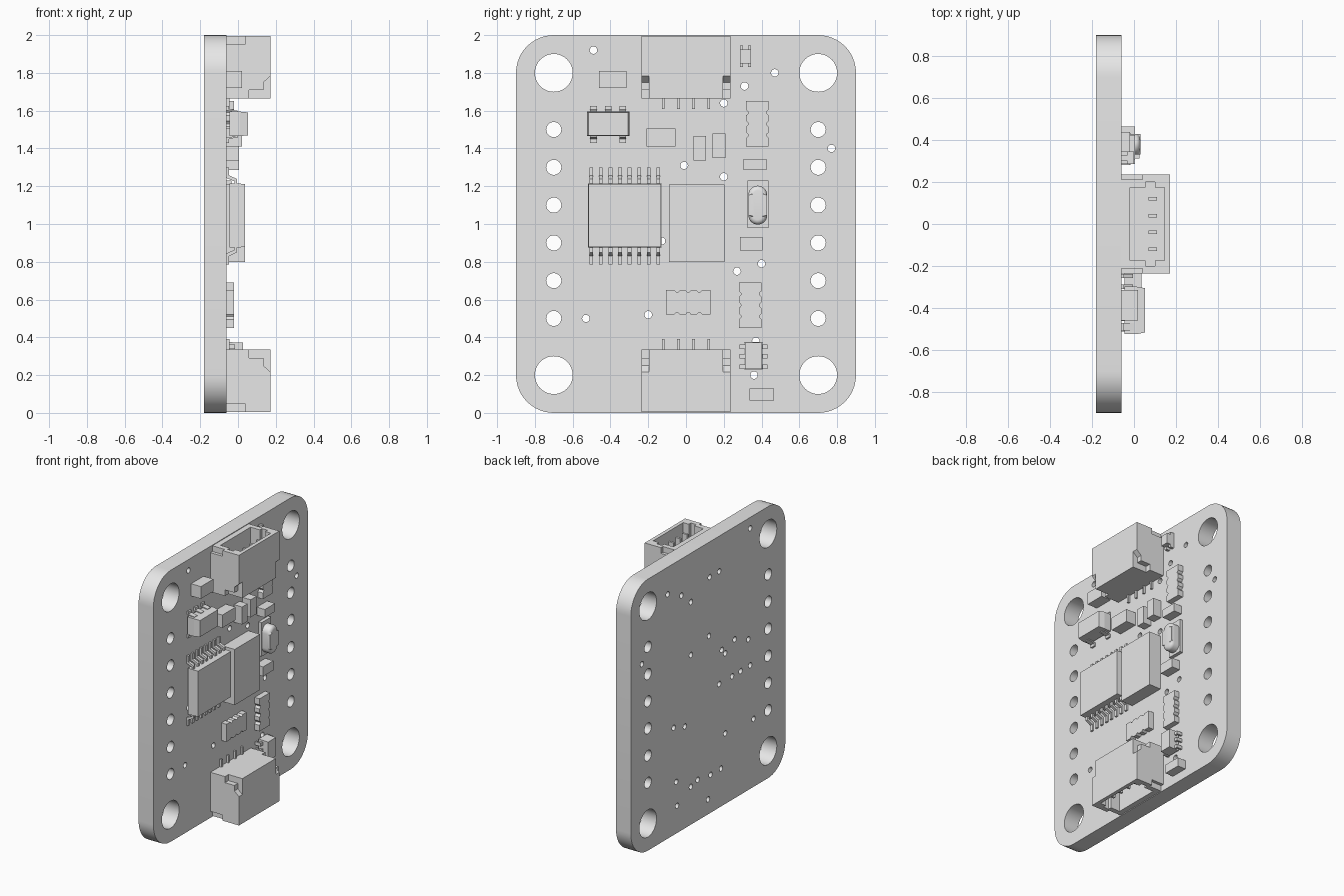
import bpy, bmesh
from math import pi, sin, cos, radians
from mathutils import Matrix

if "Cube" in bpy.data.objects:
    bpy.data.objects.remove(bpy.data.objects["Cube"], do_unlink=True)

grey = bpy.data.materials.new("plain grey")
grey.use_nodes = True
grey.diffuse_color = (0.8, 0.8, 0.8, 1)
grey.node_tree.nodes["Principled BSDF"].inputs["Base Color"].default_value = (0.8, 0.8, 0.8, 1)

FACE = -0.06   # component side of the board
BACK = -0.18
made = []


def link(name, mesh):
    mesh.name = name
    mesh.materials.clear()
    mesh.materials.append(grey)
    obj = bpy.data.objects.new(name, mesh)
    bpy.context.collection.objects.link(obj)
    made.append(obj)
    return obj


def finish(name, bm):
    bmesh.ops.recalc_face_normals(bm, faces=bm.faces)
    mesh = bpy.data.meshes.new(name)
    bm.to_mesh(mesh)
    bm.free()
    return link(name, mesh)


def prism(bm, outline, lo, hi, axis=0, shrink=1.0):
    """Extrude a 2D outline along an axis; the outline uses the next two axes."""
    cu = sum(p[0] for p in outline) / len(outline)
    cv = sum(p[1] for p in outline) / len(outline)
    rings = []
    for depth, k in ((lo, 1.0), (hi, shrink)):
        ring = []
        for u, v in outline:
            co = [0, 0, 0]
            co[axis] = depth
            co[(axis + 1) % 3] = cu + (u - cu) * k
            co[(axis + 2) % 3] = cv + (v - cv) * k
            ring.append(bm.verts.new(co))
        rings.append(ring)
    a, b = rings
    bm.faces.new(a[::-1])
    top = bm.faces.new(b)
    for i in range(len(a)):
        j = (i + 1) % len(a)
        bm.faces.new((a[i], a[j], b[j], b[i]))
    return top


def rect(u0, u1, v0, v1):
    return [(u0, v0), (u1, v0), (u1, v1), (u0, v1)]


def box(bm, y0, y1, z0, z1, x0, x1, shrink=1.0):
    return prism(bm, rect(y0, y1, z0, z1), x0, x1, 0, shrink)


def single(name, *dims, shrink=1.0):
    bm = bmesh.new()
    box(bm, *dims, shrink=shrink)
    return finish(name, bm)


def arc(u, v, r, start, end, n):
    return [(u + r * cos(start + (end - start) * i / n),
             v + r * sin(start + (end - start) * i / n)) for i in range(n + 1)]


def gull_lead(bm, y, width, root, tip, height):
    """Bent lead running along z from the package root to the foot tip."""
    d = tip - root
    t = 0.013
    prof = [(root, height), (root + d * .35, height), (root + d * .55, FACE + t), (tip, FACE + t),
            (tip, FACE), (root + d * .4, FACE), (root + d * .22, height - t), (root, height - t)]
    prism(bm, prof, y - width / 2, y + width / 2, 1)


# Circuit board: a filled outline with mounting, header and via holes
curve = bpy.data.curves.new("board_outline", "CURVE")
curve.dimensions = "2D"
curve.fill_mode = "BOTH"
curve.extrude = (FACE - BACK) / 2


def loop(points):
    s = curve.splines.new("POLY")
    s.points.add(len(points) - 1)
    for p, (u, v) in zip(s.points, points):
        p.co = (u, v, 0, 1)
    s.use_cyclic_u = True


outline = []
for q, (u, v) in enumerate(((.7, 1.8), (-.7, 1.8), (-.7, .2), (.7, .2))):
    outline += arc(u, v, .2, q * pi / 2, (q + 1) * pi / 2, 12)
loop(outline)
holes = []
for side in (-.7, .7):
    holes += [(side, .2, .1, 40), (side, 1.8, .1, 40)]
    holes += [(side, .5 + .2 * i, .04, 24) for i in range(6)]
vias = [(-.49, 1.92), (-.13, 1.74), (-.02, 1.74), (.31, 1.73), (.47, 1.8), (.2, 1.64),
        (.77, 1.4), (-.01, 1.31), (.2, 1.25), (-.31, 1.17), (-.47, 1.11), (-.16, 1.15),
        (-.2, 1.11), (-.49, .91), (-.38, .91), (-.28, .91), (-.13, .91), (-.53, .5),
        (-.2, .52), (.27, .75), (.4, .79), (-.15, .28), (-.03, .28), (.12, .3),
        (.2, .28), (.37, .38), (.36, .2), (0, .11)]
holes += [(u, v, .02, 14) for u, v in vias]
for u, v, r, n in holes:
    loop(arc(u, v, r, 0, 2 * pi * (n - 1) / n, n - 1))
temp = bpy.data.objects.new("board_outline", curve)
bpy.context.collection.objects.link(temp)
deps = bpy.context.evaluated_depsgraph_get()
mesh = bpy.data.meshes.new_from_object(temp.evaluated_get(deps))
bpy.data.objects.remove(temp, do_unlink=True)
mesh.transform(Matrix(((0, 0, 1, (FACE + BACK) / 2), (1, 0, 0, 0), (0, 1, 0, 0), (0, 0, 0, 1))))
bm = bmesh.new()
bm.from_mesh(mesh)
bmesh.ops.remove_doubles(bm, verts=bm.verts, dist=.0001)
finish("circuit_board", bm)

# Cable connectors: housing with a socket, latch notches and foot notches cut out
housing = single("top_connector", -.235, .235, 1.665, 1.995, FACE, .172)
cutters = []


def cutter(fill):
    bm = bmesh.new()
    fill(bm)
    cut = finish("connector_cutter", bm)
    cut.hide_render = True
    made.remove(cut)
    cutters.append(cut)
    mod = housing.modifiers.new("cut", "BOOLEAN")
    mod.operation = "DIFFERENCE"
    mod.solver = "EXACT"
    mod.object = cut


latch = [(1.65, .058), (1.71, .058), (1.71, .135), (1.75, .135), (1.79, .18), (1.65, .18)]
cutter(lambda b: box(b, -.175, .175, 1.72, 2.05, -.02, .145))
cutter(lambda b: box(b, -.2, .2, 1.72, 2.04, .055, .1))
for s in (-1, 1):
    lo, hi = sorted((s * .195, s * .25))
    cutter(lambda b: prism(b, latch, lo, hi, 1))
    f0, f1 = sorted((s * .212, s * .26))
    cutter(lambda b: box(b, f0, f1, 1.953, 2.03, -.08, .04))
deps = bpy.context.evaluated_depsgraph_get()
cut_mesh = bpy.data.meshes.new_from_object(housing.evaluated_get(deps))
housing.modifiers.clear()
housing.data = cut_mesh
for c in cutters:
    bpy.data.objects.remove(c, do_unlink=True)

# Contact pins inside the socket and solder tails on the board
bm = bmesh.new()
for i in range(4):
    y = -.12 + .08 * i
    box(bm, y - .008, y + .008, 1.7, 1.95, .07, .11)
    box(bm, y - .007, y + .007, 1.61, 1.68, FACE, -.045)
pins = finish("top_connector_pins", bm)
for src in (housing, pins):
    twin = link(src.name.replace("top", "bottom"), src.data.copy())
    twin.rotation_euler = (pi, 0, 0)
    twin.location = (0, 0, 2)

# Plain block parts
blocks = {
    "upper_left_capacitor": (-.46, -.315, 1.72, 1.81, FACE, .02),
    "regulator_capacitor": (-.21, -.055, 1.41, 1.505, FACE, .02),
    "upright_resistor_a": (.04, .105, 1.335, 1.465, FACE, .005),
    "upright_resistor_b": (.14, .21, 1.35, 1.48, FACE, .005),
    "upper_crystal_capacitor": (.305, .425, 1.285, 1.345, FACE, .005),
    "lower_crystal_capacitor": (.285, .405, .86, .93, FACE, .005),
    "bottom_capacitor": (.335, .465, .065, .13, FACE, .005),
    "square_chip": (-.09, .205, .8, 1.21, FACE, .036),
}
for name, dims in blocks.items():
    single(name, *dims)

# Wide chip with eight leads on each long side
single("wide_chip", -.52, -.13, .875, 1.215, -.045, .036, shrink=.985)
bm = bmesh.new()
for i in range(8):
    y = -.502 + .0508 * i
    gull_lead(bm, y, .02, 1.205, 1.3, -.005)
    gull_lead(bm, y, .02, .885, .785, -.005)
finish("wide_chip_leads", bm)

# Five-lead regulator
bm = bmesh.new()
box(bm, -.525, -.298, 1.465, 1.595, -.045, .01)
box(bm, -.525, -.298, 1.465, 1.595, .01, .052, shrink=.93)
finish("regulator", bm)
bm = bmesh.new()
for y in (-.49, -.412, -.335):
    gull_lead(bm, y, .036, 1.585, 1.625, .0)
for y in (-.49, -.335):
    gull_lead(bm, y, .036, 1.475, 1.43, .0)
finish("regulator_leads", bm)

# Six-lead small chip
single("small_chip", .31, .405, .23, .375, -.05, .027, shrink=.95)
bm = bmesh.new()
for z in (.35, .3, .245):
    for s in (-1, 1):
        a, b, c = (.3575 + s * k for k in (.04, .06, .073))
        box(bm, min(a, b), max(a, b), z - .012, z + .012, -.03, -.015)
        box(bm, min(b, c), max(b, c), z - .012, z + .012, FACE, -.015)
finish("small_chip_leads", bm)


# Scalloped resistor arrays
def resistor_array(name, y, z, half_len, half_wid, upright):
    n = 32
    edge = [(-half_len + 2 * half_len * i / n,
             half_wid - (.012 * max(0, cos(8 * pi * i / n)) if 2 < i < n - 2 else 0))
            for i in range(n + 1)]
    pts = edge + [(-u, -v) for u, v in edge]
    pts = [(y + v, z + u) if upright else (y + u, z + v) for u, v in pts]
    bm = bmesh.new()
    prism(bm, pts, FACE, -.02)
    finish(name, bm)


resistor_array("upper_resistor_array", .378, 1.53, .12, .06, True)
resistor_array("middle_resistor_array", .012, .585, .118, .065, False)
resistor_array("lower_resistor_array", .34, .57, .12, .06, True)

# Crystal: base plate with a rounded can
single("crystal_base", .325, .437, .98, 1.23, FACE, -.035)
bm = bmesh.new()
can = arc(.38, 1.153, .05, 0, pi, 14) + arc(.38, 1.047, .05, pi, 2 * pi, 14)
top = prism(bm, can, -.035, .03)
bmesh.ops.bevel(bm, geom=list(top.edges), offset=.025, segments=5, profile=.5, affect="EDGES")
finish("crystal_can", bm)

# Indicator light with notched end terminals
bm = bmesh.new()
box(bm, .285, .345, 1.85, 1.925, FACE, .0)
for z0, z1 in ((1.83, 1.85), (1.925, 1.945)):
    for y0, y1 in ((.285, .303), (.327, .345)):
        box(bm, y0, y1, z0, z1, FACE, -.03)
finish("indicator_light", bm)

# Smooth the round walls and keep the edges sharp
bpy.ops.object.select_all(action="DESELECT")
for obj in made:
    obj.select_set(True)
bpy.context.view_layer.objects.active = made[0]
bpy.ops.object.shade_smooth_by_angle(angle=radians(32))
